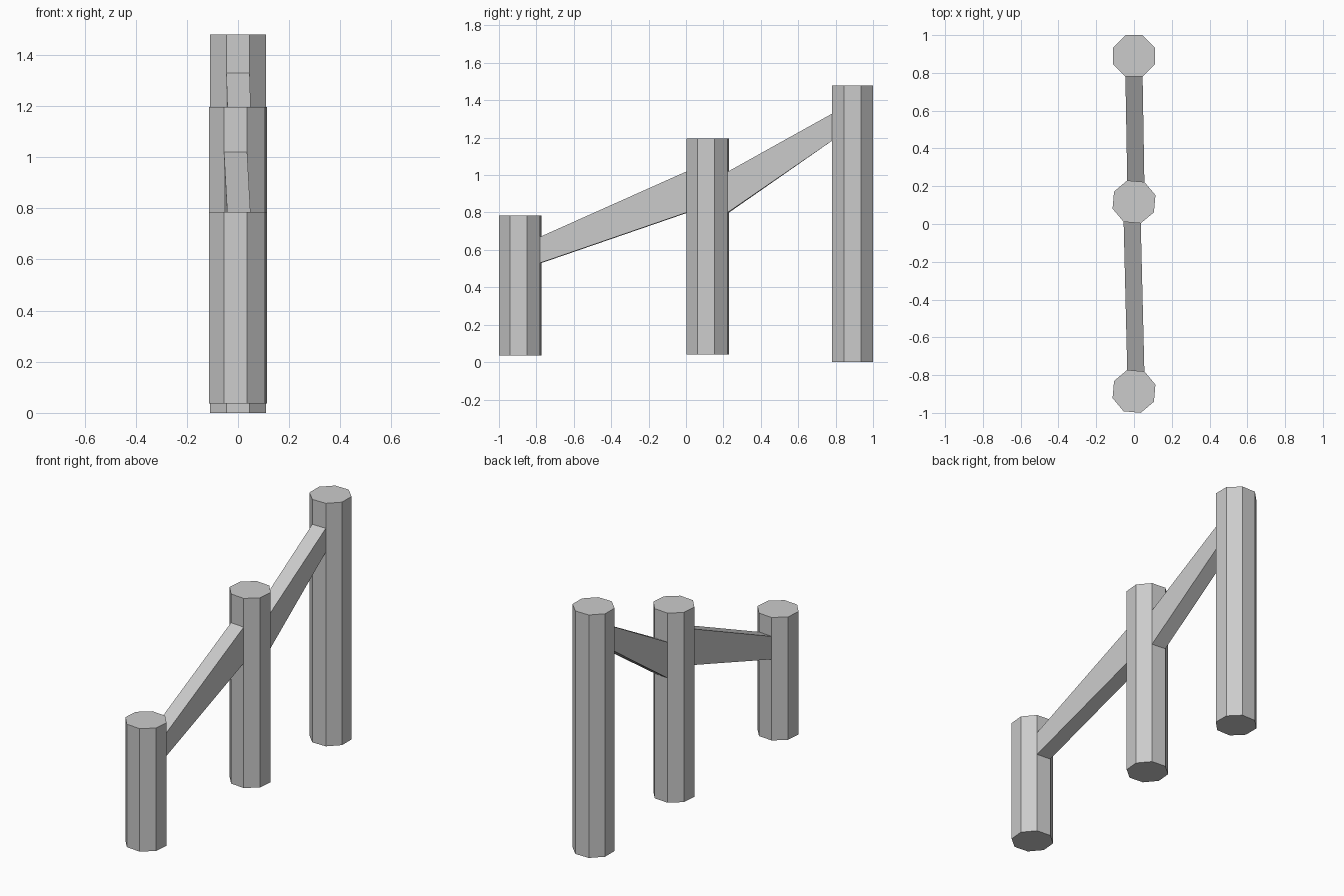
import bpy, bmesh
from math import cos, sin, radians, pi

if "Cube" in bpy.data.objects:
    bpy.data.objects.remove(bpy.data.objects["Cube"])

R = 0.119  # octagon circumradius

# name: (centre y, bottom z, top z, twist in degrees)
POSTS = {
    "short_post": (-0.886, 0.036, 0.785, -5),
    "middle_post": (0.117, 0.04, 1.195, -5),
    "tall_post": (0.89, 0.0, 1.48, 0),
}


def ring(post):
    """Octagon corners; 0 starts just right of centre-right, counter-clockwise."""
    y, _, _, twist = POSTS[post]
    angles = [radians(22.5 + twist) + i * pi / 4 for i in range(8)]
    return [(R * cos(a), y + R * sin(a)) for a in angles]


def loft(name, bottom, top):
    """Closed solid between two matching loops."""
    bm = bmesh.new()
    a = [bm.verts.new(p) for p in bottom]
    b = [bm.verts.new(p) for p in top]
    n = len(a)
    bm.faces.new(a)
    bm.faces.new(b)
    for i in range(n):
        j = (i + 1) % n
        bm.faces.new((a[i], a[j], b[j], b[i]))
    bmesh.ops.recalc_face_normals(bm, faces=bm.faces)
    mesh = bpy.data.meshes.new(name)
    bm.to_mesh(mesh)
    bm.free()
    bpy.context.collection.objects.link(bpy.data.objects.new(name, mesh))


def rail(name, front, front_z, back, back_z):
    """Tapered rail from the rear facet of one post to the front facet of the next."""
    def section(right, left, z):
        return [(*left, z[0]), (*right, z[0]), (*right, z[1]), (*left, z[1])]
    f, b = ring(front), ring(back)
    loft(name, section(f[1], f[2], front_z), section(b[6], b[5], back_z))


# Octagonal posts
for name, (_, z0, z1, _) in POSTS.items():
    loft(name, [(*p, z0) for p in ring(name)], [(*p, z1) for p in ring(name)])

# Sloping rails between the posts
rail("lower_rail", "short_post", (0.53, 0.67), "middle_post", (0.80, 1.02))
rail("upper_rail", "middle_post", (0.80, 1.018), "tall_post", (1.183, 1.328))
